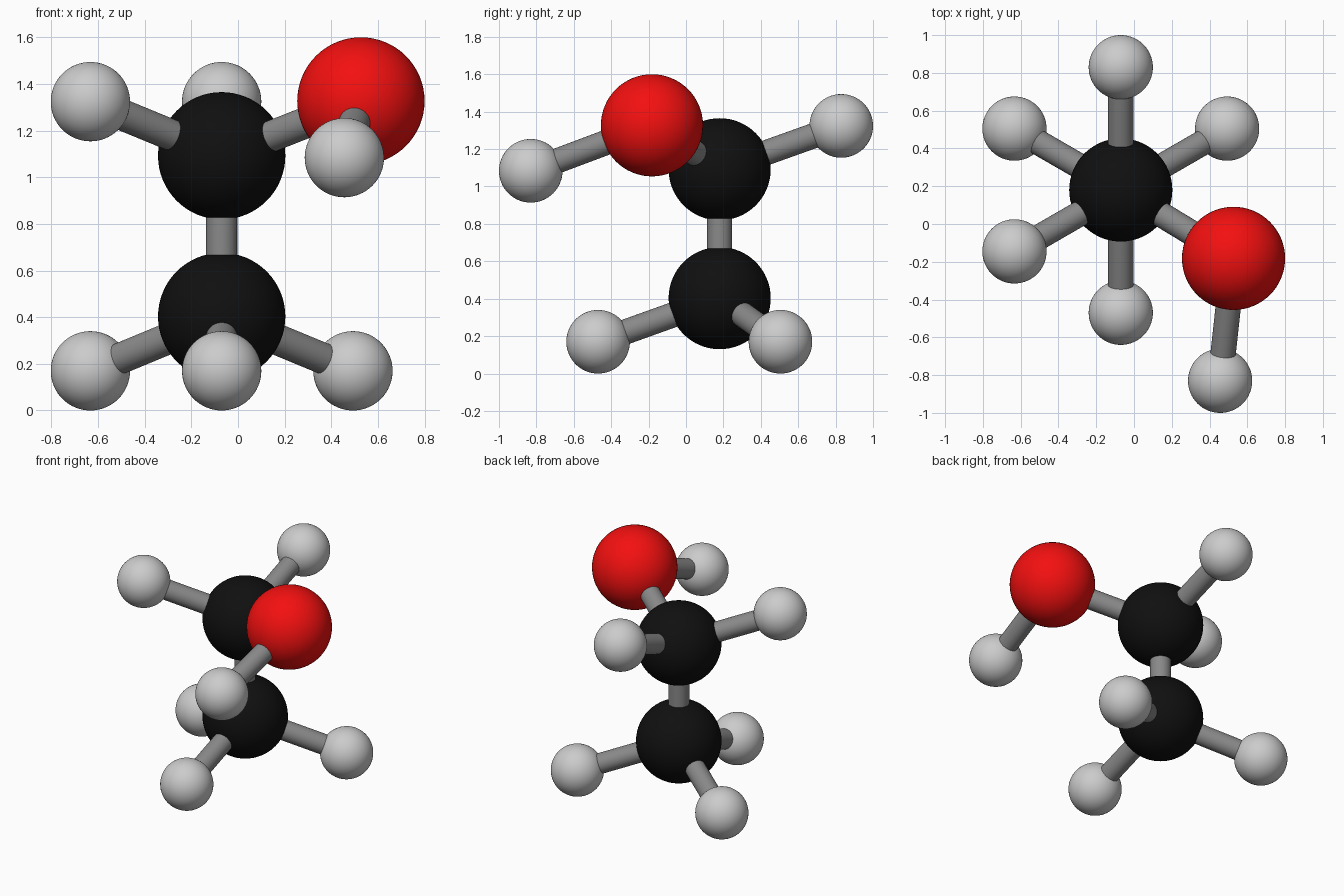
import bpy
from math import sin, cos, radians
from mathutils import Vector

if "Cube" in bpy.data.objects:
    bpy.data.objects.remove(bpy.data.objects["Cube"])

BIG_R, SMALL_R, BOND_R = 0.273, 0.17, 0.067


def material(name, r, g, b):
    m = bpy.data.materials.new(name)
    m.diffuse_color = (r, g, b, 1)
    m.use_nodes = True
    m.node_tree.nodes["Principled BSDF"].inputs["Base Color"].default_value = m.diffuse_color
    return m


BLACK = material("black", 0.005, 0.005, 0.005)
RED = material("red", 0.9, 0.005, 0.005)
PALE = material("pale_grey", 0.55, 0.55, 0.55)
GREY = material("bond_grey", 0.25, 0.25, 0.25)


def finish(name, mat):
    ob = bpy.context.object
    ob.name = name
    ob.data.materials.append(mat)
    bpy.ops.object.shade_smooth_by_angle(angle=radians(40))


def atom(name, pos, radius, mat):
    bpy.ops.mesh.primitive_uv_sphere_add(segments=64, ring_count=32, radius=radius, location=pos)
    finish(name, mat)


def bond(name, a, b):
    d = b - a
    bpy.ops.mesh.primitive_cylinder_add(vertices=48, radius=BOND_R, depth=d.length,
                                        location=(a + b) / 2,
                                        rotation=d.to_track_quat('Z', 'Y').to_euler())
    finish(name, GREY)


def around(centre, angle, dz):
    a = radians(angle)
    return centre + Vector((0.65 * cos(a), 0.65 * sin(a), dz))


# Two carbons, stacked
lower = Vector((-0.07, 0.18, 0.403))
upper = Vector((-0.07, 0.18, 1.092))
atom("lower_carbon", lower, BIG_R, BLACK)
atom("upper_carbon", upper, BIG_R, BLACK)
bond("carbon_bond", lower, upper)

# Hydrogens on the carbons, staggered
for label, centre, angles, dz in (("lower", lower, (30, 150, 270), -0.233),
                                  ("upper", upper, (90, 210), 0.232)):
    for i, angle in enumerate(angles, 1):
        p = around(centre, angle, dz)
        atom(f"{label}_hydrogen_{i}", p, SMALL_R, PALE)
        bond(f"{label}_hydrogen_bond_{i}", centre, p)

# Oxygen with its own hydrogen
oxygen = Vector((0.527, -0.182, 1.327))
end = Vector((0.456, -0.83, 1.084))
atom("oxygen", oxygen, BIG_R, RED)
bond("oxygen_bond", upper, oxygen)
atom("oxygen_hydrogen", end, SMALL_R, PALE)
bond("oxygen_hydrogen_bond", oxygen, end)
